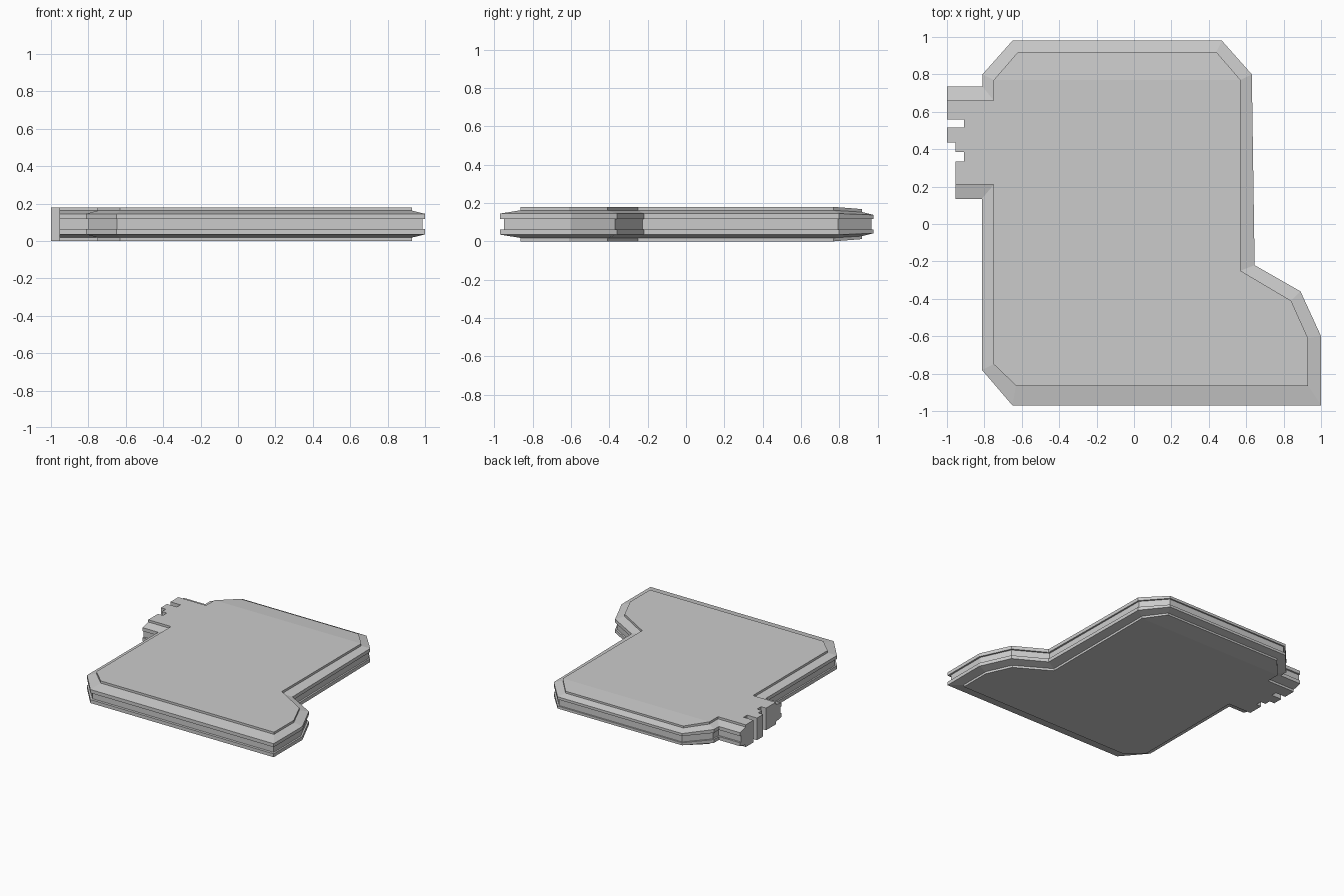
import bpy, bmesh

if "Cube" in bpy.data.objects:
    bpy.data.objects.remove(bpy.data.objects["Cube"])

# Plan outline: (rim x, rim y, plate x, plate y), clockwise from the back left
plan = [
    (-.65, .98, -.62, .92), (.47, .98, .44, .92), (.63, .80, .57, .77),
    (.645, -.22, .57, -.25), (.89, -.36, .84, -.41), (1, -.60, .93, -.61),
    (1, -.97, .93, -.865), (-.65, -.97, -.63, -.865),
    (-.813, -.78, -.75, -.75), (-.813, .135, -.75, .21),
    (-.955, .135, -.955, .21),
]
# Notched connector end, where rim and plate coincide
teeth = [(-.955, .335), (-.91, .335), (-.91, .385), (-.955, .385),
         (-.955, .435), (-1, .435), (-1, .515), (-.91, .515),
         (-.91, .56), (-1, .56)]
plan += [(x, y, x, y) for x, y in teeth]
plan += [(-1, .735, -1, .66), (-.81, .735, -.75, .66), (-.81, .80, -.75, .77)]

# Edge cross-section: (distance from mid height, inset 0 = rim, 1 = plate)
half = [(.09, 1), (.072, 1), (.055, 0), (.027, 0), (.027, .2)]
section = half + [(-d, t) for d, t in reversed(half)]
MID = .09


def height(d, y):
    """Thin the slab towards the back edge, leaving the groove level."""
    if abs(d) > .04:
        d *= 1 - .13 * min(1, max(0, (y - .77) / .15))
    return MID + d


# Loft the rings into one slab
bm = bmesh.new()
rings = []
for d, t in section:
    ring = []
    for ox, oy, ix, iy in plan:
        x, y = ox + (ix - ox) * t, oy + (iy - oy) * t
        ring.append(bm.verts.new((x, y, height(d, iy))))
    rings.append(ring)
n = len(plan)
for a, b in zip(rings, rings[1:]):
    for i in range(n):
        j = (i + 1) % n
        bm.faces.new((a[i], a[j], b[j], b[i]))

# Caps: flat main plate plus the sloped back strip
for ring in (rings[0], rings[-1]):
    bm.faces.new(ring[2:])
    bm.faces.new((ring[-1], ring[0], ring[1], ring[2]))

bmesh.ops.remove_doubles(bm, verts=bm.verts, dist=1e-5)
bmesh.ops.recalc_face_normals(bm, faces=bm.faces)
mesh = bpy.data.meshes.new("grooved_panel")
bm.to_mesh(mesh)
bm.free()
obj = bpy.data.objects.new("grooved_panel", mesh)
bpy.context.collection.objects.link(obj)
